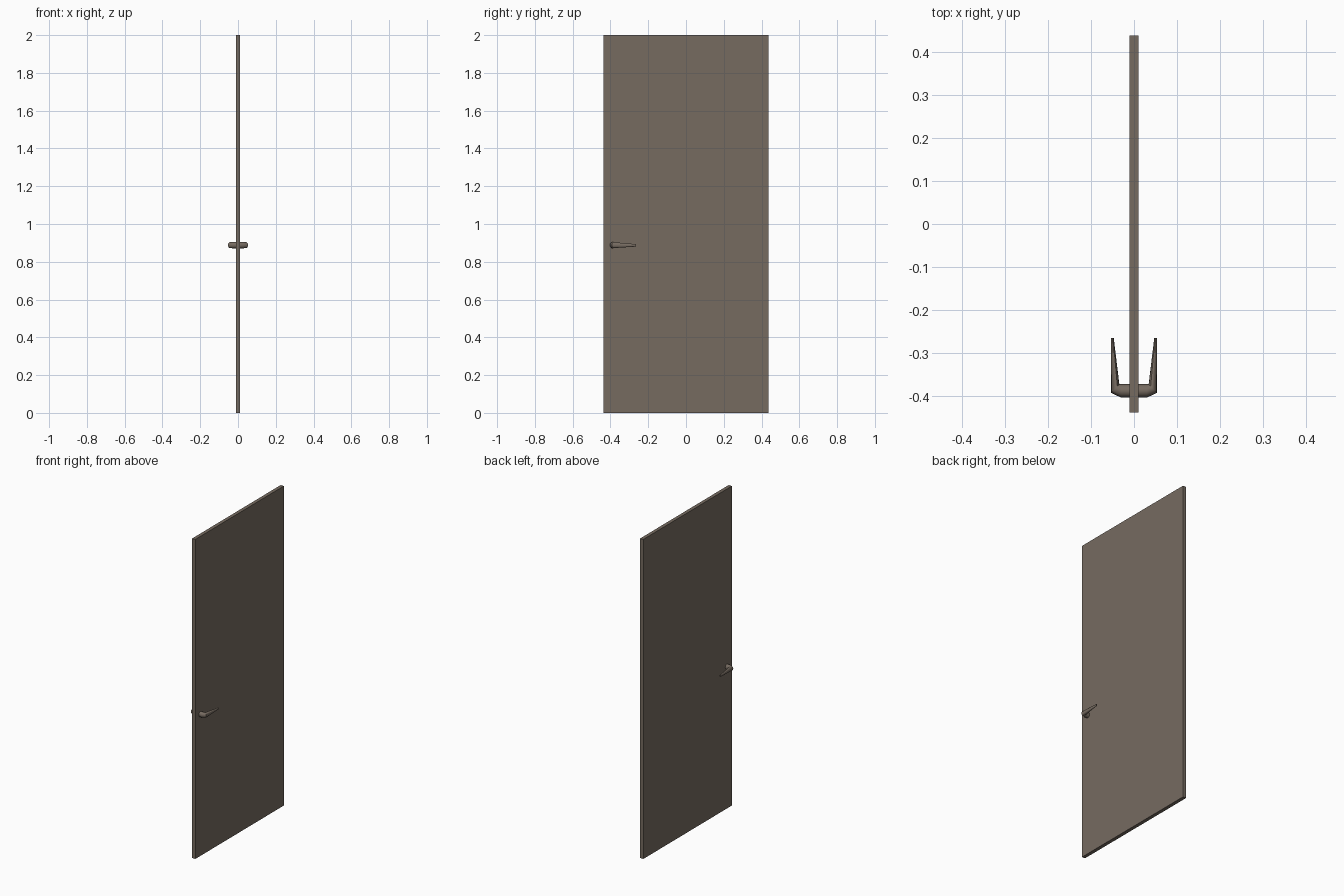
import bpy, bmesh, math
from mathutils import Vector

if "Cube" in bpy.data.objects:
    bpy.data.objects.remove(bpy.data.objects["Cube"])

paint = bpy.data.materials.new("grey brown")
paint.diffuse_color = (0.18, 0.146, 0.118, 1)
paint.use_nodes = True
paint.node_tree.nodes["Principled BSDF"].inputs["Base Color"].default_value = paint.diffuse_color


def add_object(name, bm):
    bmesh.ops.recalc_face_normals(bm, faces=bm.faces)
    mesh = bpy.data.meshes.new(name)
    bm.to_mesh(mesh)
    bm.free()
    mesh.materials.append(paint)
    obj = bpy.data.objects.new(name, mesh)
    bpy.context.collection.objects.link(obj)
    return obj


# Door panel: one thin slab
bm = bmesh.new()
bmesh.ops.create_cube(bm, size=1)
for v in bm.verts:
    v.co = Vector((v.co.x * 0.022, v.co.y * 0.876, v.co.z * 2 + 1))
add_object("door_panel", bm)

# Lever handle sections: inner xy, outer xy, centre height, half height
SECTIONS = [
    ((0.009, -0.372), (0.009, -0.403), 0.888, 0.0165),
    ((0.030, -0.372), (0.030, -0.403), 0.888, 0.0165),
    ((0.034, -0.372), (0.053, -0.392), 0.888, 0.0155),
    ((0.047, -0.265), (0.053, -0.265), 0.887, 0.0065),
]
SIDES = 12


def lever(name, side):
    """Loft elliptical sections along the spindle and the grip."""
    bm = bmesh.new()
    rings = []
    for inner, outer, z, half in SECTIONS:
        a, b = Vector((*inner, z)), Vector((*outer, z))
        mid, reach = (a + b) / 2, (b - a) / 2
        ring = []
        for i in range(SIDES):
            t = 2 * math.pi * i / SIDES
            p = mid + reach * math.cos(t) + Vector((0, 0, half * math.sin(t)))
            ring.append(bm.verts.new((p.x * side, p.y, p.z)))
        rings.append(ring)
    for r, s in zip(rings, rings[1:]):
        for i in range(SIDES):
            j = (i + 1) % SIDES
            bm.faces.new((r[i], r[j], s[j], s[i]))
    bm.faces.new(rings[0])
    bm.faces.new(rings[-1])
    obj = add_object(name, bm)
    bpy.ops.object.select_all(action='DESELECT')
    obj.select_set(True)
    bpy.context.view_layer.objects.active = obj
    bpy.ops.object.shade_smooth_by_angle(angle=math.radians(35))


# One lever on each face of the door
lever("handle_right", 1)
lever("handle_left", -1)
